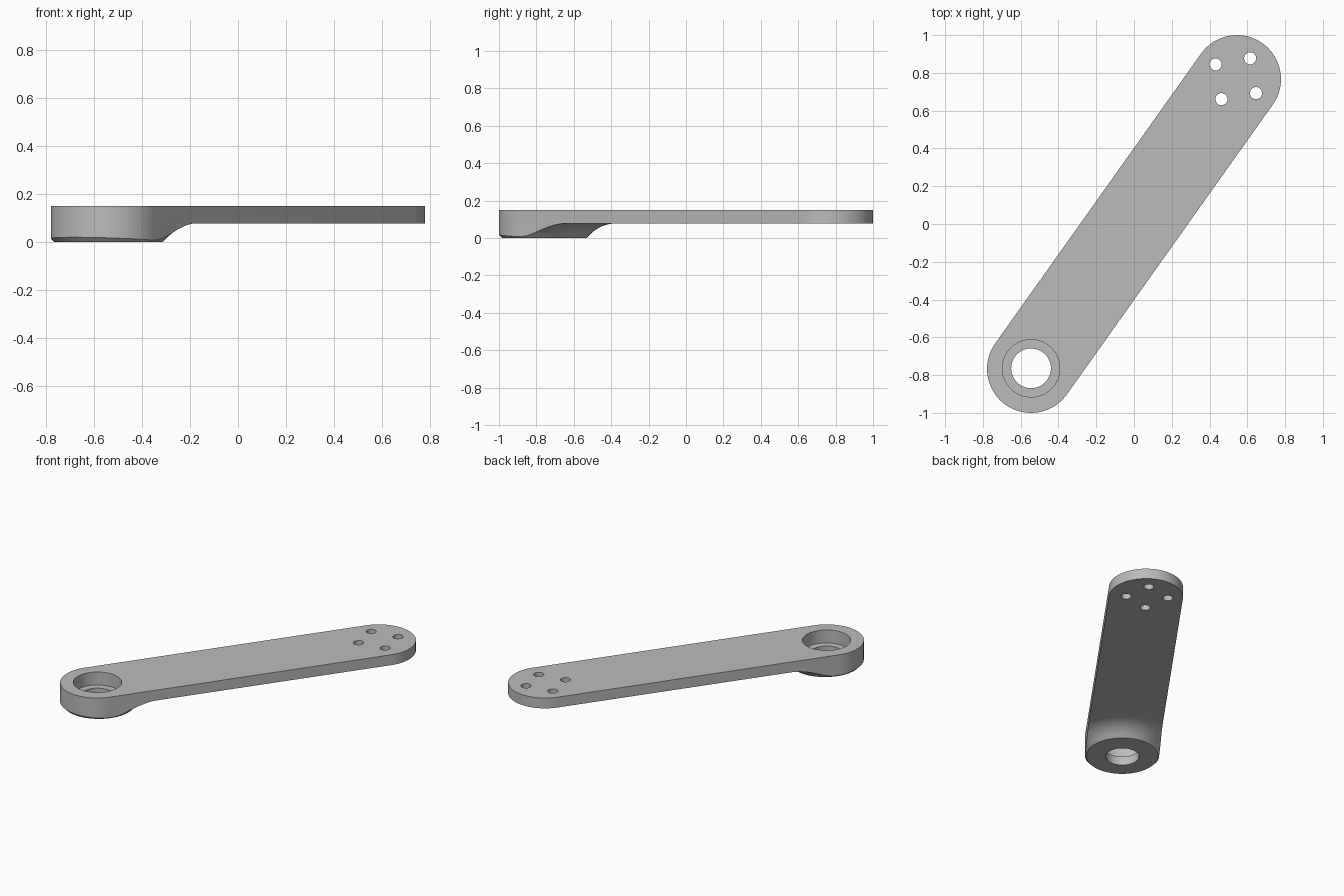
import bpy, bmesh, math
from mathutils import Vector

if "Cube" in bpy.data.objects:
    bpy.data.objects.remove(bpy.data.objects["Cube"])

# Main dimensions
HUB = Vector((-0.545, -0.767))       # thick end; the thin end mirrors it
RADIUS = 0.233
TOP, PLATE_BOTTOM = 0.15, 0.078
AXIS = -HUB.normalized()
ANGLE = math.atan2(AXIS.y, AXIS.x)

grey = bpy.data.materials.new("light_grey")
grey.use_nodes = True
colour = (0.5, 0.5, 0.5, 1)
grey.diffuse_color = colour
grey.node_tree.nodes["Principled BSDF"].inputs["Base Color"].default_value = colour


def make_object(name, bm):
    bmesh.ops.recalc_face_normals(bm, faces=bm.faces[:])
    mesh = bpy.data.meshes.new(name)
    bm.to_mesh(mesh)
    bm.free()
    mesh.materials.append(grey)
    obj = bpy.data.objects.new(name, mesh)
    bpy.context.collection.objects.link(obj)
    return obj


def prism(name, outline, low, high):
    bm = bmesh.new()
    face = bm.faces.new([bm.verts.new((x, y, low)) for x, y in outline])
    new = bmesh.ops.extrude_face_region(bm, geom=[face])["geom"]
    bmesh.ops.translate(bm, vec=(0, 0, high - low),
                        verts=[v for v in new if isinstance(v, bmesh.types.BMVert)])
    return make_object(name, bm)


def arc(centre, radius, start, sweep, steps):
    return [(centre[0] + radius * math.cos(start + sweep * i / steps),
             centre[1] + radius * math.sin(start + sweep * i / steps))
            for i in range(steps + 1)]


def hole(name, centre, radius, low, steps):
    return prism(name, arc(centre, radius, 0, math.tau, steps)[:-1], low, 0.3)


def cut(target, cutter):
    cutter.hide_render = True
    mod = target.modifiers.new("cut", 'BOOLEAN')
    mod.operation, mod.solver, mod.object = 'DIFFERENCE', 'EXACT', cutter
    bpy.context.view_layer.objects.active = target
    bpy.ops.object.modifier_apply(modifier=mod.name)
    bpy.data.objects.remove(cutter)


# Arm: a bar with two round ends
outline = (arc(HUB, RADIUS, ANGLE + math.pi / 2, math.pi, 48)
           + arc(-HUB, RADIUS, ANGLE - math.pi / 2, math.pi, 48))
arm = prism("arm", outline, 0, TOP)

# Underside relief: turned profile that leaves the hub, its chamfer and the fillet
fillet = 0.198
profile = [(0.206, -0.02), (0.226, 0)]
profile += arc((0.385, PLATE_BOTTOM - fillet), fillet, math.pi * 0.75, -math.pi / 4, 12)
profile += [(2.5, PLATE_BOTTOM), (2.5, -0.02)]
bm = bmesh.new()
verts = [bm.verts.new((r, 0, z)) for r, z in profile]
edges = [bm.edges.new((verts[i - 1], v)) for i, v in enumerate(verts)]
bmesh.ops.spin(bm, geom=verts + edges, cent=(0, 0, 0), axis=(0, 0, 1),
               angle=math.tau, steps=96, use_merge=True)
bmesh.ops.remove_doubles(bm, verts=bm.verts[:], dist=0.0001)
boss = HUB + AXIS * 0.012
bmesh.ops.translate(bm, vec=(boss.x, boss.y, 0), verts=bm.verts[:])
cut(arm, make_object("relief_cutter", bm))

# Hub bore with a wider counterbore from the top
bore = HUB + Vector((0, 0.003))
cut(arm, hole("counterbore_cutter", bore, 0.152, 0.06, 64))
cut(arm, hole("bore_cutter", bore, 0.105, -0.1, 64))

# Four bolt holes in the thin end
for centre in ((0.432, 0.845), (0.615, 0.877), (0.646, 0.693), (0.463, 0.661)):
    cut(arm, hole("bolt_hole_cutter", centre, 0.032, -0.1, 32))

bpy.ops.object.select_all(action='DESELECT')
arm.select_set(True)
bpy.context.view_layer.objects.active = arm
bpy.ops.object.shade_smooth_by_angle(angle=math.radians(25))
